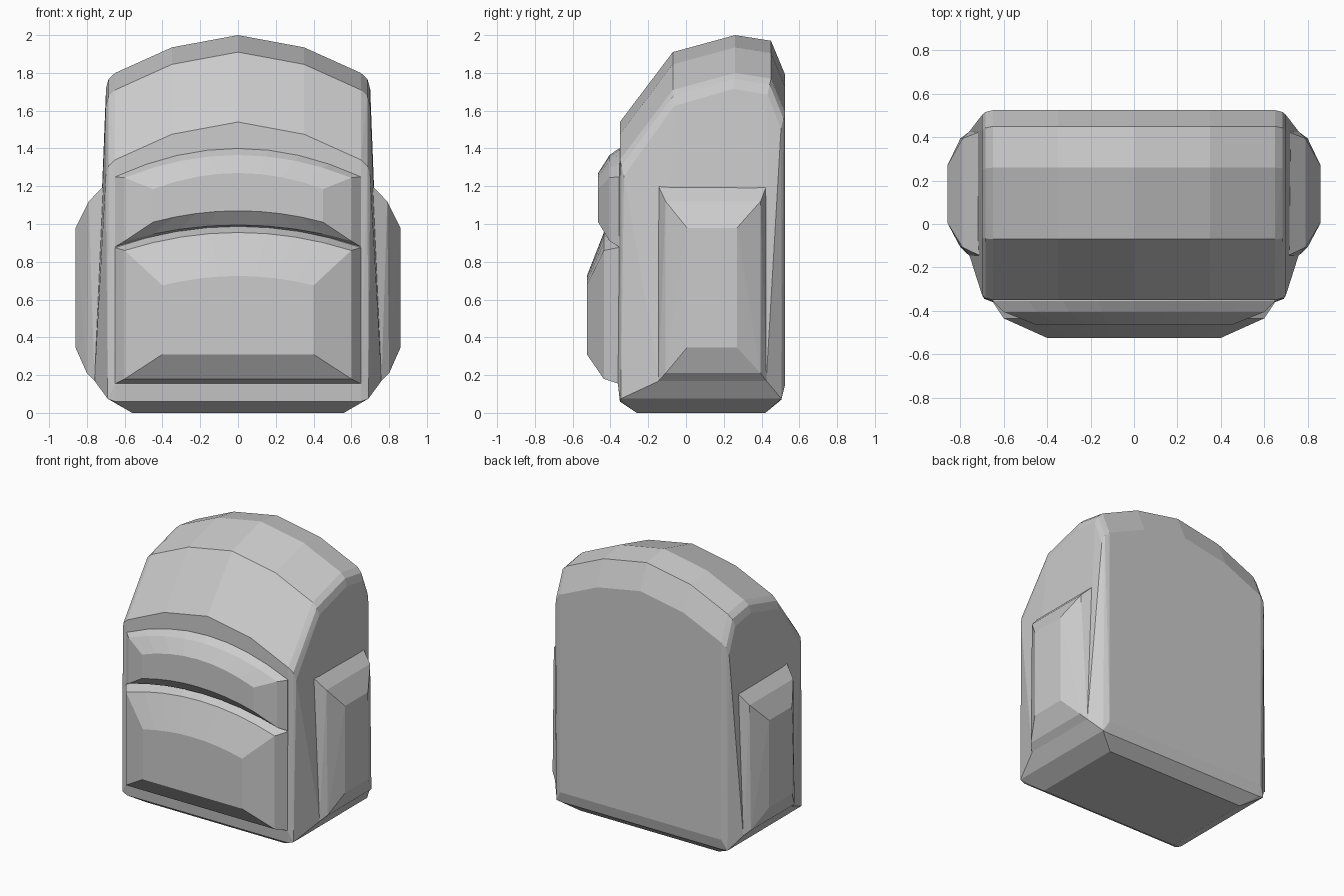
import bpy, bmesh, math

if "Cube" in bpy.data.objects:
    bpy.data.objects.remove(bpy.data.objects["Cube"])


def finish(bm, name):
    bmesh.ops.recalc_face_normals(bm, faces=bm.faces)
    bmesh.ops.dissolve_limit(bm, angle_limit=math.radians(1), verts=bm.verts, edges=bm.edges)
    me = bpy.data.meshes.new(name)
    bm.to_mesh(me)
    bm.free()
    ob = bpy.data.objects.new(name, me)
    bpy.context.collection.objects.link(ob)
    return ob


def hull(points, name):
    bm = bmesh.new()
    for p in points:
        bm.verts.new(p)
    res = bmesh.ops.convex_hull(bm, input=bm.verts)
    junk = set(res["geom_interior"] + res["geom_unused"])
    bmesh.ops.delete(bm, geom=[g for g in junk if isinstance(g, bmesh.types.BMVert)], context='VERTS')
    return finish(bm, name)


def front_pocket(rings, name, cols=8):
    """Stacked outlines with arched edges: (half width, y, bottom side, bottom mid, top side, top mid)."""
    bm = bmesh.new()
    loops = []
    for w, y, bs, bc, ts, tc in rings:
        ts_ = [-1 + 2 * i / cols for i in range(cols + 1)]
        low = [bm.verts.new((w * t, y, bc + (bs - bc) * t * t)) for t in ts_]
        top = [bm.verts.new((w * t, y, tc + (ts - tc) * t * t)) for t in ts_]
        loops.append((low, top))
    for a, b in zip(loops, loops[1:]):
        ra, rb = a[0] + a[1][::-1], b[0] + b[1][::-1]
        n = len(ra)
        for i in range(n):
            j = (i + 1) % n
            bm.faces.new((ra[i], ra[j], rb[j], rb[i]))
    for low, top in (loops[0], loops[-1]):
        for i in range(cols):
            bm.faces.new((low[i], low[i + 1], top[i + 1], top[i]))
    return finish(bm, name)


# Main bag: side profile swept along an arched top, with swollen sides
crown = [(-0.35, 1.54), (-0.07, 1.91), (0.26, 2.0), (0.45, 1.97), (0.525, 1.79)]
base = [(-0.36, 0.15), (-0.35, 0.06), (0.525, 0.15), (0.505, 0.07)]
pts = []
for s in (-1, 1):
    for x, drop in ((0, 0), (0.35, 0.065), (0.65, 0.2)):
        pts += [(s * x, y, z - drop) for y, z in crown]
    pts += [(s * 0.65, y, z) for y, z in base]
    for x, drop, k in ((0.685, 0.232, 0.98), (0.70, 0.285, 0.95)):
        pts += [(s * x, 0.085 + (y - 0.085) * k, z - drop) for y, z in crown]
    pts += [(s * 0.69, y, 0.075) for y in (-0.345, 0.505)]
    pts += [(s * 0.56, y, 0) for y in (-0.26, 0.42)]
    pts += [(s * x, y, z) for x, z in ((0.712, 1.2), (0.76, 0.17)) for y in (-0.14, 0.425)]
hull(pts, "bag_body")

# Side pockets
for s, side in ((-1, "left"), (1, "right")):
    pts = []
    for y0, y1, xt, zt, xb, zb in ((-0.145, 0.425, 0.69, 1.2, 0.69, 0.17),
                                   (-0.145, 0.425, 0.712, 1.2, 0.76, 0.17),
                                   (-0.108, 0.395, 0.79, 1.12, 0.80, 0.21),
                                   (0.005, 0.27, 0.86, 0.98, 0.86, 0.345)):
        pts += [(s * x, y, z) for x, z in ((xt, zt), (xb, zb)) for y in (y0, y1)]
    hull(pts, side + "_side_pocket")

# Front pockets
front_pocket([(0.65, -0.34, 0.155, 0.155, 0.875, 0.99),
              (0.65, -0.36, 0.155, 0.155, 0.875, 0.99),
              (0.60, -0.435, 0.18, 0.18, 0.86, 0.955),
              (0.40, -0.525, 0.31, 0.31, 0.675, 0.725)], "lower_front_pocket")
front_pocket([(0.65, -0.34, 0.88, 0.985, 1.25, 1.40),
              (0.65, -0.355, 0.88, 0.985, 1.25, 1.40),
              (0.60, -0.405, 0.91, 0.995, 1.245, 1.365),
              (0.45, -0.465, 1.01, 1.07, 1.185, 1.27)], "upper_front_pocket")
